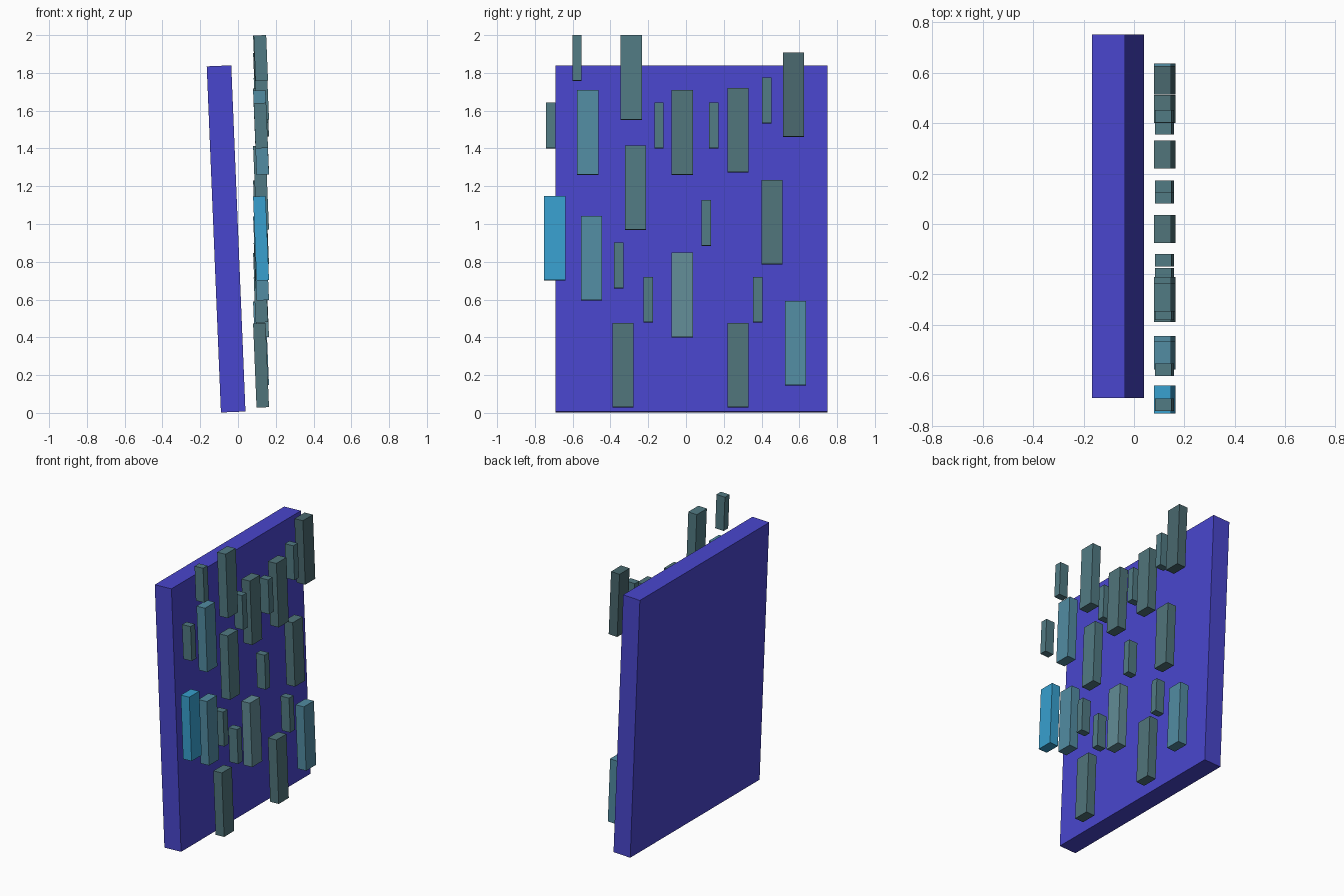
import bpy
from math import radians

if "Cube" in bpy.data.objects:
    bpy.data.objects.remove(bpy.data.objects["Cube"])

TILT = radians(-2.35)   # everything leans back slightly toward -x


def material(name, r, g, b):
    # display colour (0-255) to linear
    m = bpy.data.materials.new(name)
    lin = [c / 12.92 if c <= 0.04045 else ((c + 0.055) / 1.055) ** 2.4
           for c in (r / 255, g / 255, b / 255)]
    m.diffuse_color = (*lin, 1)
    m.use_nodes = True
    m.node_tree.nodes["Principled BSDF"].inputs["Base Color"].default_value = m.diffuse_color
    return m


def tilted_box(name, centre, size, mat):
    bpy.ops.mesh.primitive_cube_add(size=1, location=centre)
    ob = bpy.context.object
    ob.name = name
    ob.scale = size
    ob.rotation_euler = (0, TILT, 0)
    ob.data.materials.append(mat)
    return ob


BLUE = material("board_blue", 73, 70, 205)
SLATE = material("slate", 81, 122, 131)
GREY = material("grey_teal", 80, 116, 122)
DARK = material("dark_slate", 73, 104, 110)
PALE = material("pale_teal", 98, 140, 150)
TEAL = material("teal", 82, 140, 162)
BRIGHT = material("bright_blue", 56, 160, 207)

# leaning backing board
tilted_box("board", (-0.063, 0.03, 0.921), (0.13, 1.44, 1.834), BLUE)

# tall blocks: centre y, bottom z, material
tall = [
    (-0.29, 1.552, SLATE), (-0.52, 1.26, TEAL), (-0.02, 1.26, GREY),
    (0.275, 1.272, GREY), (0.57, 1.46, DARK), (-0.267, 0.968, SLATE),
    (0.456, 0.785, GREY), (-0.695, 0.70, BRIGHT), (-0.50, 0.595, TEAL),
    (-0.02, 0.40, PALE), (0.58, 0.145, TEAL), (-0.333, 0.028, GREY),
    (0.275, 0.028, GREY),
]
for i, (y, z, mat) in enumerate(tall, 1):
    tilted_box(f"tall_block_{i}", (0.122, y, z + 0.224), (0.066, 0.112, 0.446), mat)

# short blocks
short = [
    (-0.577, 1.758, SLATE), (-0.716, 1.40, SLATE), (-0.143, 1.40, SLATE),
    (0.147, 1.40, SLATE), (0.427, 1.533, SLATE), (-0.355, 0.66, SLATE),
    (0.107, 0.884, SLATE), (-0.20, 0.478, SLATE), (0.38, 0.478, SLATE),
]
for i, (y, z, mat) in enumerate(short, 1):
    tilted_box(f"short_block_{i}", (0.121, y, z + 0.121), (0.066, 0.05, 0.24), mat)
